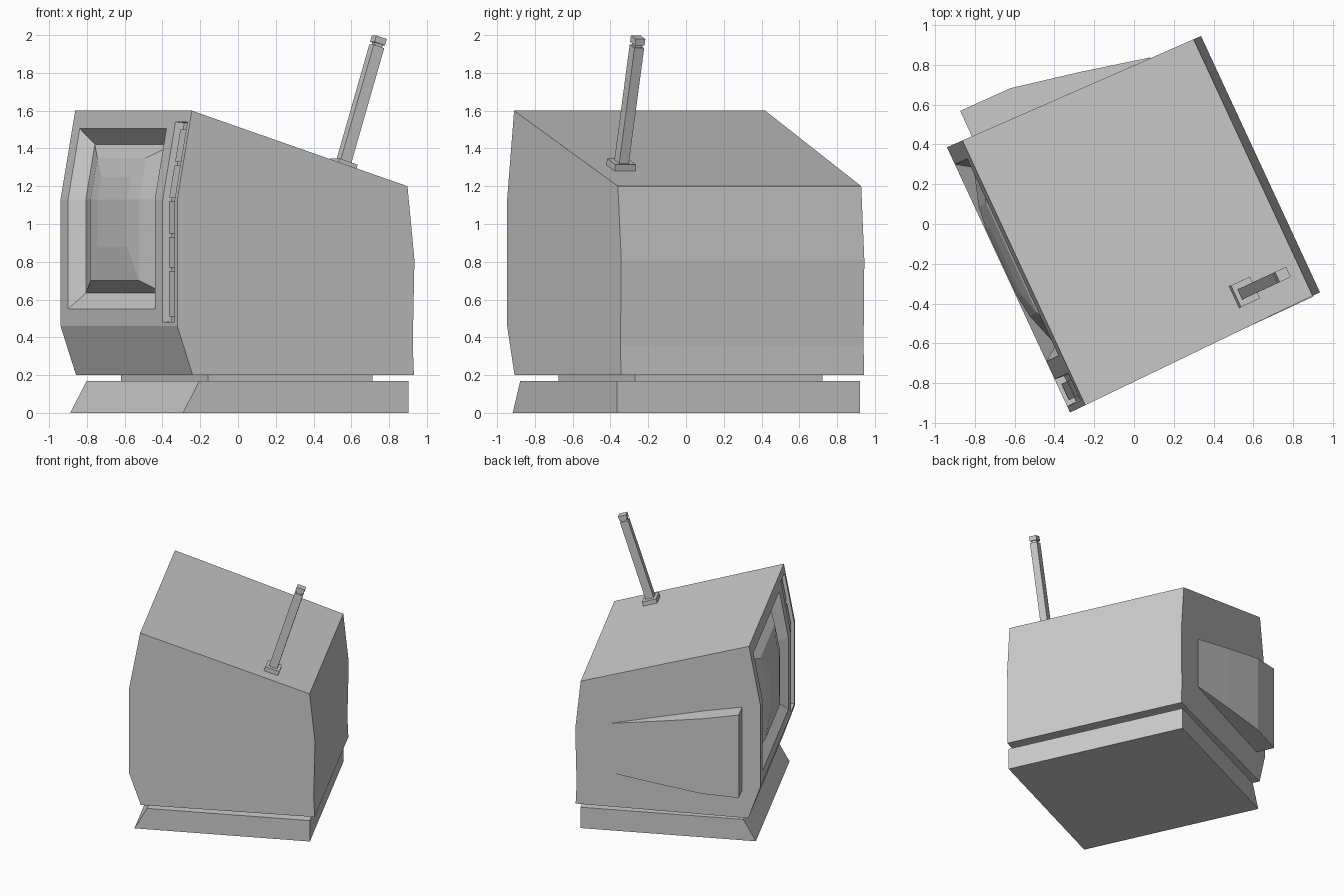
import bpy, bmesh, math
from mathutils import Matrix, Vector

if "Cube" in bpy.data.objects:
    bpy.data.objects.remove(bpy.data.objects["Cube"])

# Local frame: u = depth (screen at -u), v = width, z up; whole set is turned about z
TURN = Matrix.Rotation(math.radians(24.9), 4, 'Z')


def loft(name, rings, split=False, frame=None):
    """Skin a list of equal closed rings and cap both ends."""
    m = TURN @ (frame or Matrix())
    bm = bmesh.new()
    vs = [[bm.verts.new(m @ Vector(p)) for p in r] for r in rings]
    n = len(rings[0])
    for a, b in zip(vs, vs[1:]):
        for i in range(n):
            j = (i + 1) % n
            bm.faces.new((a[i], a[j], b[j], b[i]))
    for r in (vs[0], vs[-1]):
        if split:
            for i in range(n // 2 - 1):
                bm.faces.new((r[i], r[i + 1], r[n - 2 - i], r[n - 1 - i]))
        else:
            bm.faces.new(r)
    bmesh.ops.recalc_face_normals(bm, faces=bm.faces)
    me = bpy.data.meshes.new(name)
    bm.to_mesh(me)
    bm.free()
    ob = bpy.data.objects.new(name, me)
    bpy.context.collection.objects.link(ob)
    return ob


def box(name, u0, u1, v0, v1, z0, z1, frame=None):
    return loft(name, [[(u0, v0, z), (u1, v0, z), (u1, v1, z), (u0, v1, z)]
                       for z in (z0, z1)], frame=frame)


def face_u(z):
    """Depth of the front face, which leans back above z = 1.13."""
    return -0.69 + max(0, z - 1.13) * 0.085 / 0.47


def bent(v0, v1, z0, z1, d):
    """Ring lying parallel to the bent front face at depth d."""
    zs = (z0, 1.13, z1)
    return ([(face_u(z) + d, v0, z) for z in zs] +
            [(face_u(z) + d, v1, z) for z in reversed(zs)])


def grow(a, b, t):
    return [tuple(Vector(p).lerp(Vector(q), t)) for p, q in zip(a, b)]


def cut(target, cutter):
    mod = target.modifiers.new("cut", 'BOOLEAN')
    mod.operation, mod.solver, mod.object = 'DIFFERENCE', 'EXACT', cutter
    bpy.context.view_layer.objects.active = target
    bpy.ops.object.modifier_apply(modifier=mod.name)
    bpy.data.objects.remove(cutter)


# Casing: side profile, slightly narrower at the back
profile = [(-0.6, 0.2), (-0.69, 0.46), (-0.69, 1.13), (-0.605, 1.6),
           (0.662, 1.2), (0.703, 0.81), (0.693, 0.36), (0.7, 0.2)]
casing = loft("casing", [[(u, -0.714 + 0.014 * u, z) for u, z in profile],
                         [(u, 0.73 - 0.022 * u, z) for u, z in profile]])

# Sloped screen recess and control panel recess
for outer, inner in (
        (bent(-0.44, 0.65, 0.55, 1.505, 0), bent(-0.385, 0.595, 0.635, 1.42, 0.08)),
        (bent(-0.69, -0.54, 0.48, 1.54, 0), bent(-0.685, -0.545, 0.485, 1.535, 0.05))):
    cut(casing, loft("recess_cutter", [grow(outer, inner, -0.4), inner], split=True))

# Bulging screen
loft("screen", [bent(-0.385, 0.595, 0.635, 1.42, 0.09),
                bent(-0.385, 0.595, 0.635, 1.42, 0.078),
                bent(-0.2, 0.41, 0.70, 1.35, 0.02),
                bent(-0.08, 0.29, 0.88, 1.25, 0.005)], split=True)

# Control buttons in a column
for i, (z0, z1) in enumerate([(0.51, 0.75), (0.77, 0.93), (0.95, 1.12),
                              (1.14, 1.31), (1.33, 1.5)]):
    loft(f"button_{i + 1}", [[(face_u(z) + d, v, z) for v, z in
                              ((-0.665, z0), (-0.665, z1), (-0.575, z1), (-0.575, z0))]
                             for d in (0.055, 0.02)])

# Side housing: wedge fading into the casing towards the back
loft("side_housing", [[(u, 0.70, z0), (u, v, z0), (u, v, z1), (u, 0.70, z1)]
                      for u, v, z0, z1 in ((-0.553, 0.883, 0.425, 1.1),
                                           (-0.275, 0.88, 0.435, 1.045),
                                           (0.07, 0.808, 0.455, 0.965),
                                           (0.425, 0.725, 0.475, 0.88))])

# Neck and plinth
box("neck", -0.428, 0.532, -0.545, 0.55, 0.15, 0.22)
loft("plinth", [[(u, v, z) for u, z in
                 ((-0.65, 0), (-0.555, 0.17), (0.665, 0.17), (0.665, 0))]
                for v in (-0.71, 0.708)])

# Aerial standing square to the sloping roof
roof = (Matrix.Translation((0.354, -0.545, 1.297)) @
        Matrix.Rotation(math.radians(17.5), 4, 'Y'))
box("aerial_foot", -0.055, 0.055, -0.06, 0.06, -0.02, 0.035, roof)
box("aerial_rod", -0.032, 0.032, -0.028, 0.028, 0.0, 0.675, roof)
box("aerial_neck", -0.022, 0.022, -0.02, 0.02, 0.67, 0.695, roof)
box("aerial_tip", -0.032, 0.032, -0.028, 0.028, 0.69, 0.725, roof)
